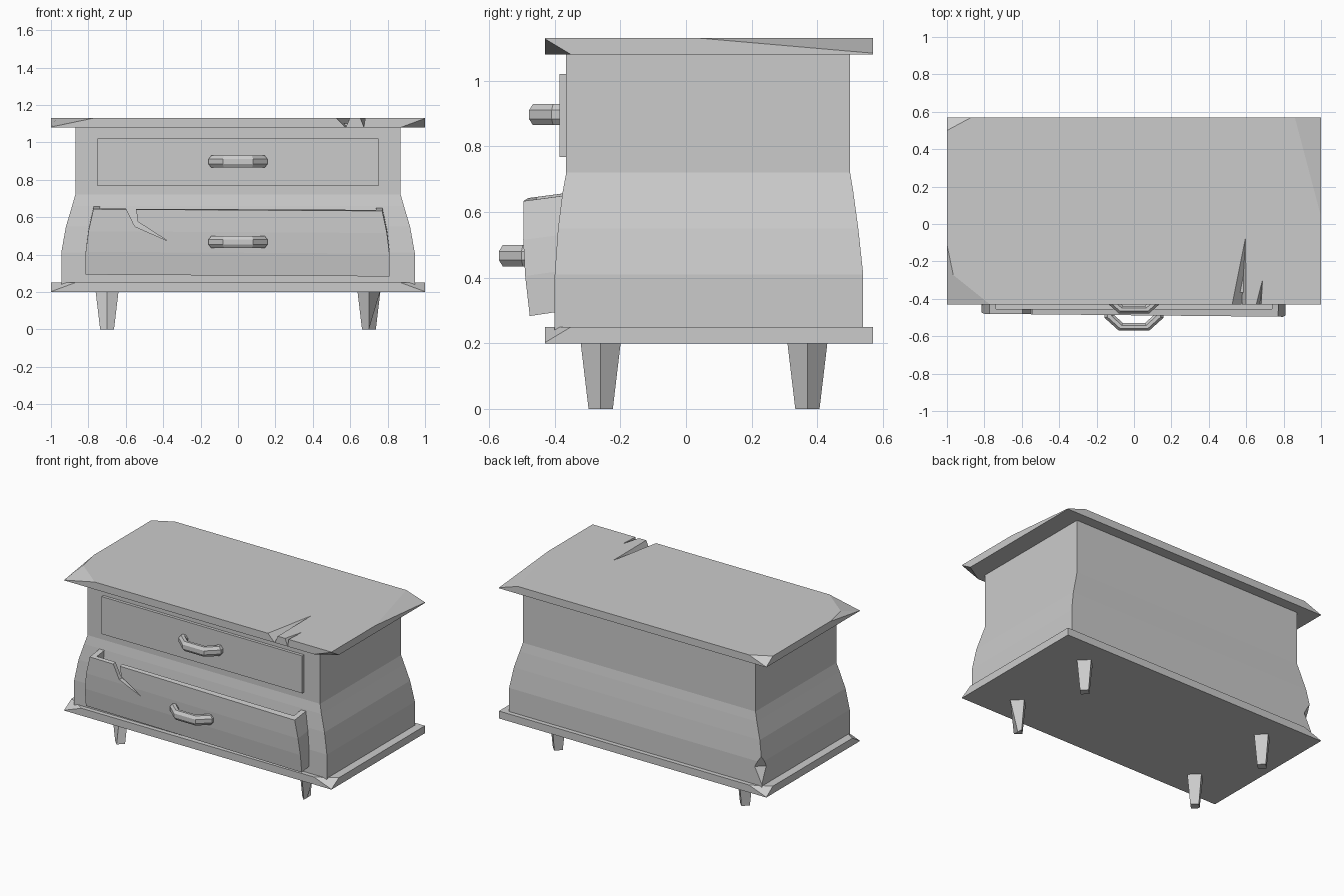
import bpy, bmesh, math
from mathutils import Vector

if "Cube" in bpy.data.objects:
    bpy.data.objects.remove(bpy.data.objects["Cube"])


def finish(bm, name):
    bmesh.ops.recalc_face_normals(bm, faces=bm.faces[:])
    me = bpy.data.meshes.new(name)
    bm.to_mesh(me)
    bm.free()
    ob = bpy.data.objects.new(name, me)
    bpy.context.collection.objects.link(ob)
    return ob


def loft(name, rings):
    """Skin a stack of equally sized closed rings and cap both ends."""
    bm = bmesh.new()
    rows = [[bm.verts.new(p) for p in r] for r in rings]
    n = len(rows[0])
    for a, b in zip(rows, rows[1:]):
        for i in range(n):
            j = (i + 1) % n
            bm.faces.new((a[i], a[j], b[j], b[i]))
    bm.faces.new(rows[0])
    bm.faces.new(rows[-1])
    return finish(bm, name)


def rect(hx, y0, y1, z, dz=0):
    return [(-hx, y0, z), (hx, y0, z), (hx, y1, z + dz), (-hx, y1, z + dz)]


def slab(name, z0, z1, chips):
    """Board whose corners are sliced off by (point, point, point, lost corner)."""
    bm = bmesh.new()
    for r in (rect(1, -.43, .57, z0), rect(1, -.43, .57, z1)):
        for p in r:
            bm.verts.new(p)
    v = list(bm.verts)
    for f in ((0, 1, 2, 3), (4, 5, 6, 7), (0, 1, 5, 4), (1, 2, 6, 5), (2, 3, 7, 6), (3, 0, 4, 7)):
        bm.faces.new([v[i] for i in f])
    for chip in chips:
        a, b, c, lost = map(Vector, chip)
        no = (b - a).cross(c - a).normalized()
        if no.dot(lost - a) < 0:
            no = -no
        bmesh.ops.bisect_plane(bm, geom=bm.verts[:] + bm.edges[:] + bm.faces[:], dist=1e-5,
                               plane_co=a, plane_no=no, clear_outer=True)
        bmesh.ops.holes_fill(bm, edges=[e for e in bm.edges if e.is_boundary], sides=0)
    return finish(bm, name)


def carve(target, name, points):
    """Subtract the convex hull of the points."""
    bm = bmesh.new()
    for p in points:
        bm.verts.new(p)
    bmesh.ops.convex_hull(bm, input=bm.verts[:])
    cutter = finish(bm, name)
    cutter.hide_render = True
    cutter.display_type = 'WIRE'
    m = target.modifiers.new(name, 'BOOLEAN')
    m.operation = 'DIFFERENCE'
    m.object = cutter


# Bulging body
body = loft("cabinet_body", [rect(hx, y0, y1, z) for z, hx, y0, y1 in (
    (.23, .945, -.40, .54), (.41, .945, -.40, .54), (.55, .92, -.39, .525),
    (.66, .887, -.376, .51), (.72, .87, -.365, .50), (1.10, .87, -.365, .50))])
# Broken back corner of the body
carve(body, "body_chip_cutter", [(-.87, .56, .37), (-.97, .47, .37), (-.945, .541, .47),
                                 (-.945, .541, .26), (-1.05, .65, .37)])

# Top board with chipped corners and split front edge
T, B = 1.13, 1.08
top = slab("top_board", B, T, [
    ((.87, -.43, B), (1, -.43, T - .002), (1, -.35, B), (1, -.43, B)),
    ((1, .04, T), (1, .57, B + .004), (.86, .57, T), (1, .57, T)),
    ((-1, .50, T), (-.87, .57, T), (-1, .57, B + .002), (-1, .57, T)),
    ((-1, -.11, T), (-.94, -.40, T), (-1, -.43, B + .002), (-1, -.43, T)),
    ((-.77, -.43, T), (-.87, -.35, T), (-1, -.43, B + .002), (-1, -.43, T))])
for i, (xa, xb, xm, xt, yt) in enumerate(((.52, .60, .575, .598, -.05),
                                          (.65, .68, .672, .688, -.29))):
    carve(top, f"split_cutter_{i}", [(xa, -.44, T + .003), (xb, -.44, T + .003),
                                     (xm, -.44, B - .003), (xt, yt, T + .003)])

# Base board with chipped corners
T, B = .25, .20
slab("base_board", B, T, [
    ((s * .87, -.43, T), (s, -.35, T), (s, -.43, B + .002), (s, -.43, T)) for s in (-1, 1)] + [
    ((-.87, .57, T), (-1, .50, T), (-1, .57, B + .002), (-1, .57, T))])


# Tapered legs, turned so an edge faces forward
def diamond(x, y, r, z, flat=None):
    pts = [Vector((x + r * math.cos(k * math.pi / 2), y + r * math.sin(k * math.pi / 2), z))
           for k in range(4)]
    if flat is not None:          # broken corner
        pts[flat] = (pts[flat - 1] + pts[(flat + 1) % 4]) / 2
    return pts


for name, x, y, flat_low, flat_high in (
        ("front_left_leg", -.70, -.26, None, 3), ("front_right_leg", .70, -.26, 0, None),
        ("back_left_leg", -.70, .37, None, None), ("back_right_leg", .70, .37, None, None)):
    loft(name, [diamond(x, y, .037, 0, flat_low), diamond(x, y, .062, .21, flat_high)])

# Closed upper drawer front
loft("upper_drawer", [rect(.75, -.385, -.34, .767), rect(.75, -.385, -.34, 1.02)])

# Lower drawer, pulled out and slightly crooked, hollow with a cracked front
lower = loft("lower_drawer", [rect(hx, y, -.30, z, .025) for z, hx, y in (
    (.288, .813, -.468), (.41, .812, -.482), (.52, .798, -.488), (.638, .772, -.488))])
lower.rotation_euler = (0, .006, -.01)
carve(lower, "drawer_cavity_cutter",
      rect(.74, -.455, -.32, .33) + rect(.735, -.455, -.32, .80))
for i, poly in enumerate((((-.615, .68), (-.55, .68), (-.535, .57), (-.55, .55)),
                          ((-.565, .575), (-.55, .55), (-.38, .475), (-.535, .575)))):
    carve(lower, f"crack_cutter_{i}", [(x, y, z) for x, z in poly for y in (-.60, -.445)])


# Bow handles with an eight-sided section
def handle(name, y, z):
    rings = []
    for cx, cy, nx, ny in ((-.132, .02, -.028, 0), (-.132, -.012, -.028, -.008),
                           (-.07, -.068, -.012, -.022), (.07, -.068, .012, -.022),
                           (.132, -.012, .028, -.008), (.132, .02, .028, 0)):
        ring = []
        for k in range(8):
            a = math.pi / 8 + k * math.pi / 4
            ring.append((cx + nx * math.cos(a), y + cy + ny * math.cos(a),
                         z + .035 * math.sin(a)))
        rings.append(ring)
    loft(name, rings)


handle("upper_handle", -.39, .897)
handle("lower_handle", -.482, .467)
